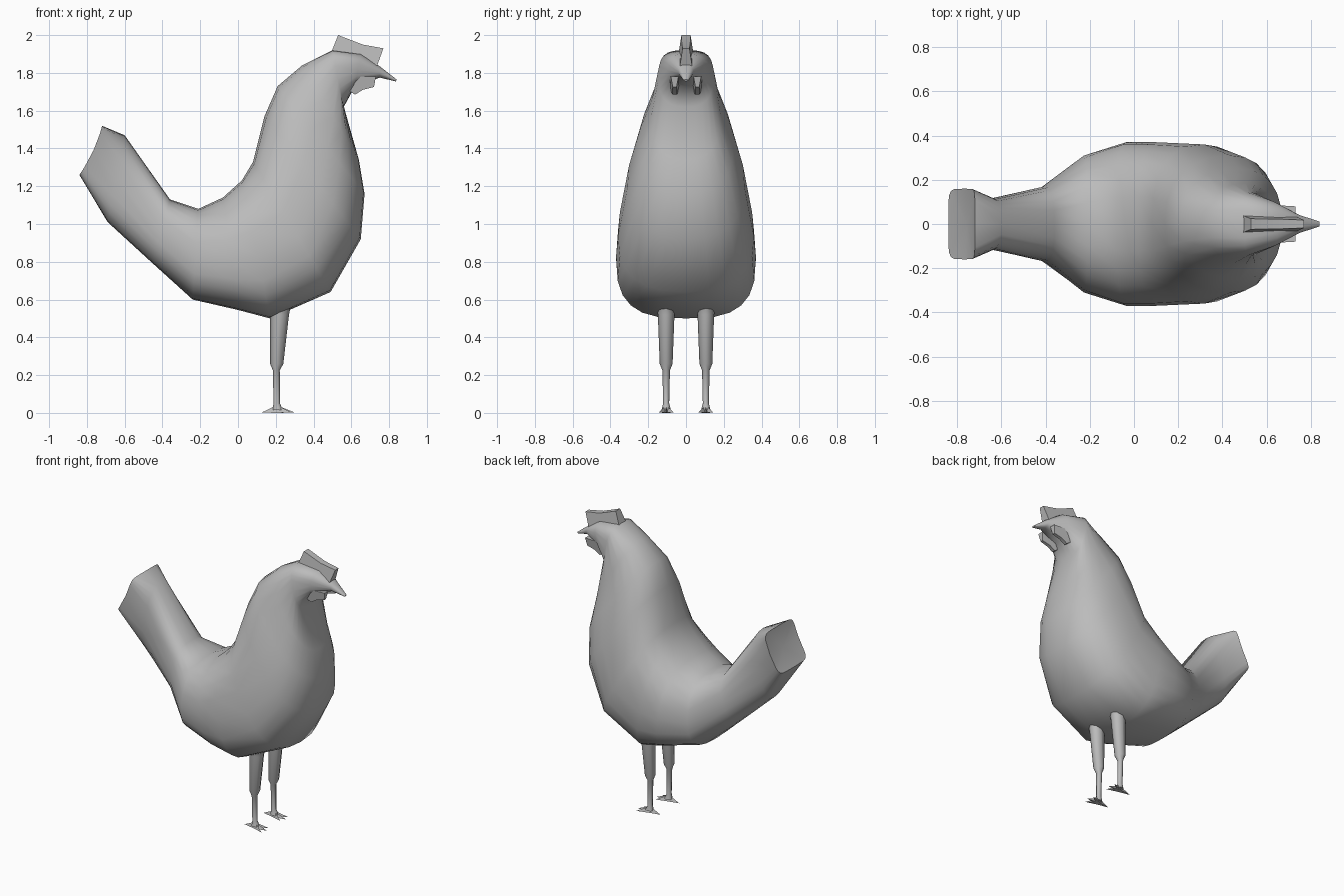
import bpy, bmesh
from math import sin, cos, pi, copysign, radians
from mathutils import Vector

cube = bpy.data.objects.get("Cube")
if cube:
    bpy.data.objects.remove(cube)

grey = bpy.data.materials.new("plain_grey")
grey.use_nodes = True
colour = (0.5, 0.5, 0.5, 1)
grey.diffuse_color = colour
grey.node_tree.nodes["Principled BSDF"].inputs["Base Color"].default_value = colour


def finish(name, bm):
    bmesh.ops.recalc_face_normals(bm, faces=bm.faces)
    mesh = bpy.data.meshes.new(name)
    bm.to_mesh(mesh)
    bm.free()
    obj = bpy.data.objects.new(name, mesh)
    bpy.context.collection.objects.link(obj)
    mesh.materials.append(grey)
    bpy.ops.object.select_all(action='DESELECT')
    obj.select_set(True)
    bpy.context.view_layer.objects.active = obj
    bpy.ops.object.shade_smooth_by_angle(angle=radians(60))


def loft(name, rings, start_tip=None):
    """Skin a list of point rings; the start may close on a single tip."""
    bm = bmesh.new()
    loops = [[bm.verts.new(p) for p in ring] for ring in rings]
    n = len(loops[0])
    for a, b in zip(loops, loops[1:]):
        for i in range(n):
            j = (i + 1) % n
            bm.faces.new((a[i], a[j], b[j], b[i]))
    bm.faces.new(loops[-1])
    if start_tip:
        tip = bm.verts.new(start_tip)
        for i in range(n):
            bm.faces.new((loops[0][i], tip, loops[0][(i + 1) % n]))
    else:
        bm.faces.new(loops[0])
    finish(name, bm)


def power(v, e):
    return copysign(abs(v) ** e, v)


def section(top, bottom, width, widest, upper, lower, bow=0, n=24):
    """Rounded slice between two outline points; low upper/lower values are boxier."""
    top, bottom = Vector((top[0], 0, top[1])), Vector((bottom[0], 0, bottom[1]))
    ring = []
    for i in range(n):
        a = 2 * pi * i / n + pi / 2
        e = upper if sin(a) > 0 else lower
        s, c = power(sin(a), e), power(cos(a), e)
        t = widest + (1 - widest if s > 0 else widest) * s
        ring.append(bottom.lerp(top, t) + Vector((bow * (1 - s * s), width * c, 0)))
    return ring


# Body from tail to beak: top, bottom, half width, widest level, upper and lower boxiness
body = [
    ((-.72, 1.52), (-.84, 1.26), .16, .5, .3, .3, .015),
    ((-.60, 1.47), (-.69, 1.01), .115, .5, .65, .7),
    ((-.36, 1.13), (-.45, .79), .17, .5, .75, .8),
    ((-.21, 1.08), (-.24, .60), .31, .45, .85, .75),
    ((-.08, 1.14), (.0, .545), .37, .45, .85, .7),
    ((.02, 1.23), (.17, .50), .37, .45, .8, .68),
    ((.08, 1.33), (.49, .64), .36, .42, .82, .8),
    ((.14, 1.57), (.65, .92), .31, .42, .85, .85),
    ((.21, 1.73), (.67, 1.16), .25, .42, .85, .85),
    ((.34, 1.84), (.64, 1.34), .185, .45, .8, .85),
    ((.50, 1.92), (.56, 1.62), .145, .5, .6, .8),
    ((.65, 1.90), (.62, 1.73), .10, .5, .7, .75),
    ((.75, 1.835), (.75, 1.775), .04, .5, .9, .9),
    ((.84, 1.765), (.835, 1.755), .012, .5, 1, 1),
]
loft("body", [section(*s) for s in body], (-.755, 0, 1.38))


def plate(name, outline, y):
    """Slab from a side outline of x, z and half thickness."""
    bm = bmesh.new()
    sides = [[bm.verts.new((x, y + d * h, z)) for x, z, h in outline] for d in (-1, 1)]
    for side in sides:
        bm.faces.new(side)
    for i in range(len(outline)):
        j = (i + 1) % len(outline)
        bm.faces.new((sides[0][i], sides[0][j], sides[1][j], sides[1][i]))
    finish(name, bm)


# Comb on the crown, thicker at its base
plate("comb", [(.49, 1.90, .04), (.53, 2.0, .024), (.66, 1.95, .022),
               (.77, 1.93, .018), (.73, 1.82, .035)], 0)


def round_ring(x, y, z, rx, ry, n=8):
    return [(x + rx * cos(2 * pi * i / n), y + ry * sin(2 * pi * i / n), z) for i in range(n)]


# Paired parts on both sides
for label, side in (("right", -1), ("left", 1)):
    y = side * .105
    plate(label + "_wattle", [(.56, 1.78, .03), (.58, 1.71, .022), (.62, 1.685, .012),
                              (.66, 1.71, .012), (.72, 1.725, .01), (.73, 1.78, .02)],
          side * .06)
    # Feathered thigh running into a thin shank
    loft(label + "_leg", [round_ring(x, y, z, rx, ry) for x, z, rx, ry in (
        (.22, .66, .10, .085), (.22, .56, .058, .05), (.22, .52, .05, .044),
        (.205, .26, .035, .034), (.203, .225, .018, .02), (.205, .05, .017, .016),
        (.21, .015, .028, .025))])
    # Three front toes and one back toe, each a low wedge
    bm = bmesh.new()
    for dx, dy in ((.095, 0), (.08, .04), (.08, -.04), (-.08, 0)):
        start = Vector((.205, y, 0))
        run = Vector((dx, dy, 0))
        out = run.cross(Vector((0, 0, 1))).normalized() * .014
        a, b = bm.verts.new(start + out), bm.verts.new(start - out)
        ridge = bm.verts.new(start + Vector((0, 0, .04)))
        tip = bm.verts.new(start + run + Vector((0, 0, .002)))
        for f in ((a, b, tip), (a, ridge, tip), (b, ridge, tip), (a, b, ridge)):
            bm.faces.new(f)
    finish(label + "_foot", bm)
